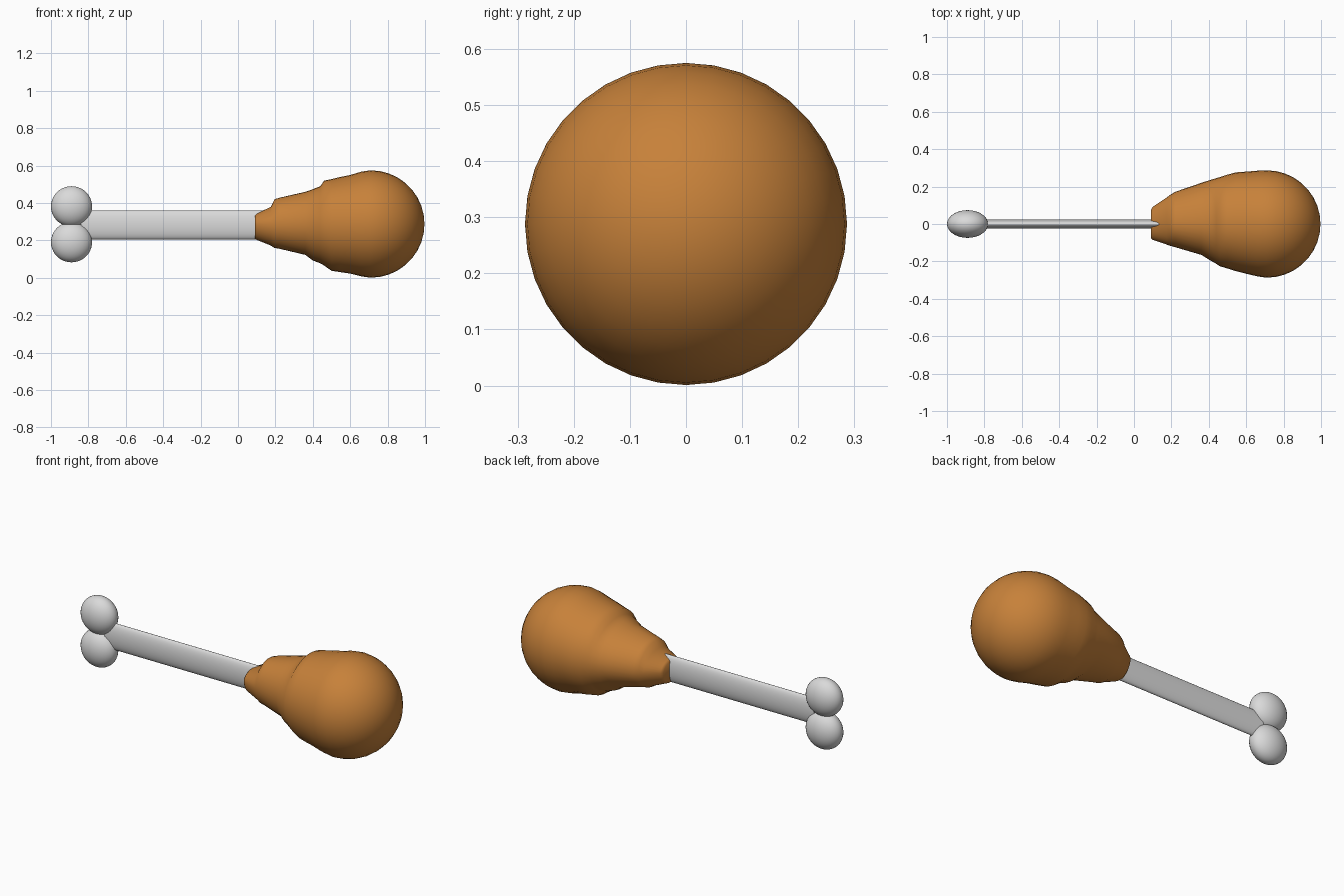
import bpy, bmesh, math
from mathutils import Matrix

if "Cube" in bpy.data.objects:
    bpy.data.objects.remove(bpy.data.objects["Cube"])

CZ = 0.288   # height of the long axis


def material(name, rgb):
    m = bpy.data.materials.new(name)
    m.diffuse_color = (*rgb, 1)
    m.use_nodes = True
    m.node_tree.nodes["Principled BSDF"].inputs["Base Color"].default_value = m.diffuse_color
    return m


def make_object(name, bm, mat, angle=40):
    bmesh.ops.recalc_face_normals(bm, faces=bm.faces)
    me = bpy.data.meshes.new(name)
    bm.to_mesh(me)
    bm.free()
    ob = bpy.data.objects.new(name, me)
    bpy.context.collection.objects.link(ob)
    me.materials.append(mat)
    bpy.ops.object.select_all(action='DESELECT')
    ob.select_set(True)
    bpy.context.view_layer.objects.active = ob
    bpy.ops.object.shade_smooth_by_angle(angle=math.radians(angle))
    return ob


meat_mat = material("roast brown", (0.57, 0.22, 0.042))
bone_mat = material("bone white", (0.70, 0.70, 0.70))

# Meat: lofted rings; each has x, then reach up, down, back (+y), front (-y)
rings = [
    (0.09, 0.045, 0.078, 0.075, 0.075),
    (0.10, 0.055, 0.085, 0.092, 0.085),
    (0.175, 0.092, 0.115, 0.142, 0.11),
    (0.195, 0.132, 0.128, 0.157, 0.117),
    (0.22, 0.140, 0.132, 0.172, 0.124),
    (0.36, 0.172, 0.165, 0.220, 0.165),
    (0.40, 0.186, 0.195, 0.233, 0.190),
    (0.44, 0.202, 0.210, 0.245, 0.213),
    (0.46, 0.232, 0.222, 0.251, 0.226),
    (0.50, 0.240, 0.250, 0.264, 0.238),
    (0.545, 0.251, 0.257, 0.276, 0.252),
    (0.60, 0.262, 0.265, 0.280, 0.266),
    (0.66, 0.280, 0.280, 0.285, 0.280),
]
for i in range(9):   # round end
    a = math.radians(i * 10)
    rings.append((0.71 + 0.287 * math.sin(a),) + (0.287 * math.cos(a),) * 4)

SEG = 36
bm = bmesh.new()
loops = []
for x, up, down, back, front in rings:
    loop = []
    for k in range(SEG):
        c, s = math.cos(2 * math.pi * k / SEG), math.sin(2 * math.pi * k / SEG)
        y = c * (back if c > 0 else front)
        z = s * (up if s > 0 else down)
        loop.append(bm.verts.new((x, y, CZ + z)))
    loops.append(loop)
for a, b in zip(loops, loops[1:]):
    for k in range(SEG):
        n = (k + 1) % SEG
        bm.faces.new((a[k], a[n], b[n], b[k]))
bm.faces.new(loops[0])
tip = bm.verts.new((0.997, 0, CZ))
for k in range(SEG):
    bm.faces.new((loops[-1][k], loops[-1][(k + 1) % SEG], tip))
make_object("meat", bm, meat_mat, 50)

# Bone shaft: flattened cylinder
bm = bmesh.new()
bmesh.ops.create_cone(bm, cap_ends=True, segments=32, radius1=1, radius2=1, depth=1,
                      matrix=Matrix.Translation((-0.34, 0, 0.283))
                      @ Matrix.Diagonal((1.0, 0.024, 0.077, 1))
                      @ Matrix.Rotation(math.pi / 2, 4, 'Y'))
make_object("bone_shaft", bm, bone_mat)

# Bone knobs: two flattened balls
for name, z in (("upper_knob", 0.382), ("lower_knob", 0.191)):
    bm = bmesh.new()
    bmesh.ops.create_uvsphere(bm, u_segments=32, v_segments=20, radius=1,
                              matrix=Matrix.Translation((-0.89, 0, z))
                              @ Matrix.Diagonal((0.11, 0.074, 0.108, 1)))
    make_object(name, bm, bone_mat)
